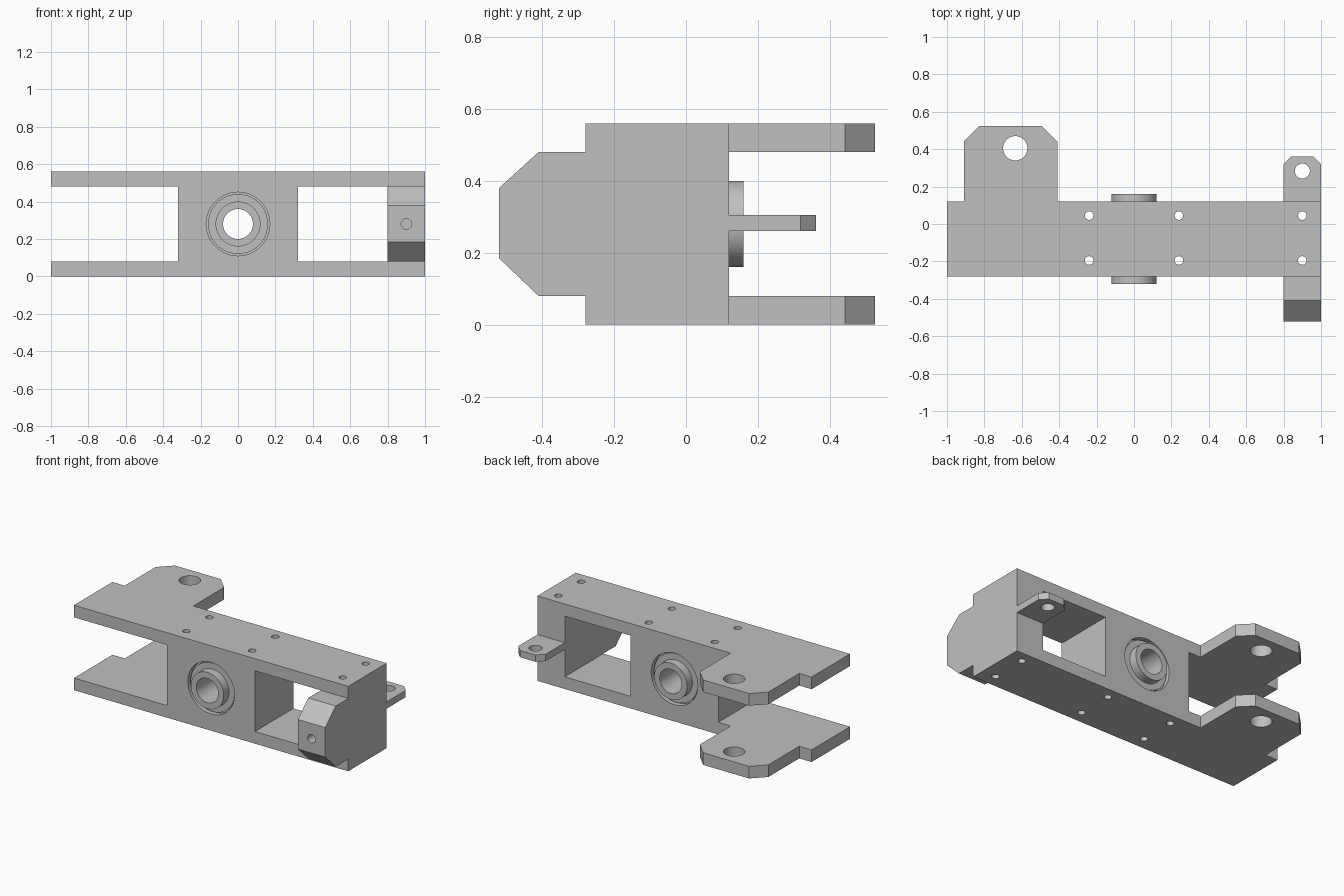
import bpy, bmesh, math
from mathutils import Vector, Matrix

cube = bpy.data.objects.get("Cube")
if cube:
    bpy.data.objects.remove(cube, do_unlink=True)

GREY = (0.53, 0.53, 0.53, 1)
metal = bpy.data.materials.new("machined_grey")
metal.diffuse_color = GREY
metal.use_nodes = True
metal.node_tree.nodes["Principled BSDF"].inputs["Base Color"].default_value = GREY


def finish(name, bm):
    bmesh.ops.recalc_face_normals(bm, faces=bm.faces)
    mesh = bpy.data.meshes.new(name)
    bm.to_mesh(mesh)
    bm.free()
    obj = bpy.data.objects.new(name, mesh)
    bpy.context.collection.objects.link(obj)
    mesh.materials.append(metal)
    return obj


def prism(name, outline, axis, lo, hi):
    """Extrude a 2D outline along axis from lo to hi."""
    place = {"x": lambda a, b, t: (t, a, b),
             "y": lambda a, b, t: (a, t, b),
             "z": lambda a, b, t: (a, b, t)}[axis]
    bm = bmesh.new()
    face = bm.faces.new([bm.verts.new(place(a, b, lo)) for a, b in outline])
    ext = bmesh.ops.extrude_face_region(bm, geom=[face])
    verts = [v for v in ext["geom"] if isinstance(v, bmesh.types.BMVert)]
    bmesh.ops.translate(bm, verts=verts, vec=Vector(place(0, 0, hi - lo)))
    return finish(name, bm)


def rect(a0, a1, b0, b1):
    return [(a0, b0), (a1, b0), (a1, b1), (a0, b1)]


def tab_outline(x0, x1, y0, y1, c):
    """Rectangle with its two far corners chamfered."""
    return [(x0, y0), (x1, y0), (x1, y1 - c), (x1 - c, y1),
            (x0 + c, y1), (x0, y1 - c)]


def circle(a, b, r, n=48):
    return [(a + r * math.cos(2 * math.pi * i / n),
             b + r * math.sin(2 * math.pi * i / n)) for i in range(n)]


def cut(obj, *cutters):
    """Subtract the cutters, apply, and discard them."""
    for c in cutters:
        c.hide_render = True
        mod = obj.modifiers.new("cut", "BOOLEAN")
        mod.operation = "DIFFERENCE"
        mod.solver = "EXACT"
        mod.object = c
        bpy.context.view_layer.objects.active = obj
        bpy.ops.object.modifier_apply(modifier=mod.name)
        bpy.data.objects.remove(c, do_unlink=True)


# Main frame: two long plates joined by a centre block and an end block
frame = prism("frame", [(-1, 0), (1, 0), (1, 0.56), (-1, 0.56), (-1, 0.48),
                        (-0.32, 0.48), (-0.32, 0.08), (-1, 0.08)],
              "y", -0.28, 0.12)
cutters = [prism("window_cutter", rect(0.32, 0.80, 0.08, 0.48), "y", -0.5, 0.5),
           prism("bearing_cutter", circle(0, 0.28, 0.17, 64), "y", -0.5, 0.5)]
for x in (-0.24, 0.24, 0.90):
    for y in (-0.195, 0.045):
        cutters.append(prism("pin_cutter", circle(x, y, 0.023, 24), "z", -0.1, 0.7))
cut(frame, *cutters)

# Chamfered hinge tabs behind both plates
tabs = []
for name, z in (("lower_tab", 0), ("upper_tab", 0.48)):
    tab = prism(name, tab_outline(-0.91, -0.41, 0.12, 0.525, 0.083), "z", z, z + 0.08)
    cut(tab, prism("tab_cutter", circle(-0.635, 0.405, 0.065), "z", -0.1, 0.7))
    tabs.append(tab)

# Chamfered nose in front of the end block, with a blind bolt hole
nose = prism("nose", [(-0.28, 0.08), (-0.28, 0.48), (-0.41, 0.48),
                      (-0.52, 0.38), (-0.52, 0.185), (-0.41, 0.08)],
             "x", 0.80, 1.0)
cut(nose, prism("bolt_cutter", circle(0.90, 0.28, 0.028, 24), "y", -0.6, -0.32))

# Small lug behind the end block
lug = prism("rear_lug", tab_outline(0.80, 1.0, 0.12, 0.362, 0.043), "z", 0.26, 0.305)
cut(lug, prism("lug_cutter", circle(0.90, 0.283, 0.04), "z", 0.1, 0.5))

# Bearing with projecting collars, turned around the y axis
half = [(0.08, 0.24), (0.12, 0.24), (0.12, 0.185), (0.16, 0.185),
        (0.16, 0.165), (0.172, 0.165)]
profile = half + [(r, -d) for r, d in reversed(half)]
bm = bmesh.new()
ring = [bm.verts.new((r, d - 0.08, 0.28)) for r, d in profile]
edges = [bm.edges.new((ring[i], ring[(i + 1) % len(ring)])) for i in range(len(ring))]
bmesh.ops.spin(bm, geom=ring + edges, cent=(0, 0, 0.28), axis=(0, 1, 0),
               angle=2 * math.pi, steps=64, use_merge=True)
bmesh.ops.remove_doubles(bm, verts=bm.verts, dist=1e-5)
bearing = finish("bearing", bm)

# Smooth the round walls, keep the edges sharp
bpy.ops.object.select_all(action="DESELECT")
for obj in [frame, nose, lug, bearing] + tabs:
    obj.select_set(True)
bpy.context.view_layer.objects.active = frame
bpy.ops.object.shade_smooth_by_angle(angle=math.radians(30))
